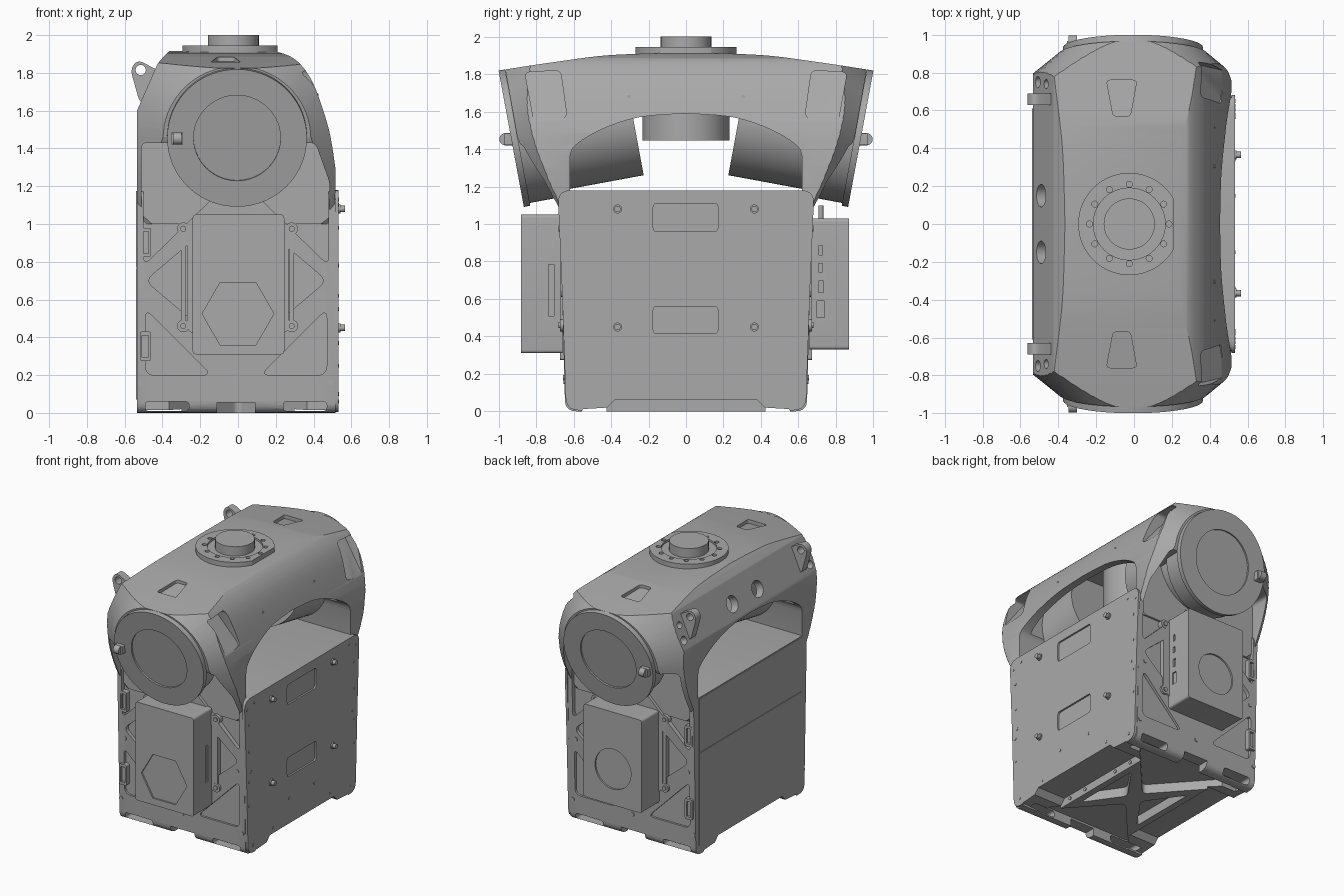
import bpy, bmesh, math
from mathutils import Vector, Matrix

cube = bpy.data.objects.get("Cube")
if cube:
    bpy.data.objects.remove(cube)

grey = bpy.data.materials.new("mid grey")
grey.use_nodes = True
grey.diffuse_color = (0.4, 0.4, 0.4, 1)
grey.node_tree.nodes["Principled BSDF"].inputs["Base Color"].default_value = (0.4, 0.4, 0.4, 1)


def finish(name, bm):
    bmesh.ops.recalc_face_normals(bm, faces=bm.faces)
    me = bpy.data.meshes.new(name)
    bm.to_mesh(me)
    bm.free()
    me.materials.append(grey)
    ob = bpy.data.objects.new(name, me)
    bpy.context.collection.objects.link(ob)
    return ob


def rounded(pts, r, n=5):
    """Polygon with every corner replaced by a small curve."""
    out = []
    for i, p in enumerate(pts):
        p, a, b = Vector(p), Vector(pts[i - 1]), Vector(pts[(i + 1) % len(pts)])
        s = p + (a - p).normalized() * min(r, (a - p).length * 0.45)
        e = p + (b - p).normalized() * min(r, (b - p).length * 0.45)
        for k in range(n + 1):
            t = k / n
            out.append(tuple(s * (1 - t) ** 2 + p * 2 * t * (1 - t) + e * t * t))
    return out


def smooth(pts, n=6):
    """Catmull-Rom curve through the points."""
    v = [Vector(p) for p in pts]
    v = [v[0]] + v + [v[-1]]
    out = []
    for i in range(1, len(v) - 2):
        a, b, c, d = v[i - 1:i + 3]
        for k in range(n):
            t = k / n
            out.append(tuple(0.5 * (2 * b + (c - a) * t + (2 * a - 5 * b + 4 * c - d) * t * t
                                    + (3 * b - a - 3 * c + d) * t ** 3)))
    return out + [tuple(pts[-1])]


def loft(name, rings):
    """Closed solid between two rings of points."""
    bm = bmesh.new()
    a, b = [[bm.verts.new(p) for p in ring] for ring in rings]
    bm.faces.new(a)
    bm.faces.new(b)
    for i in range(len(a)):
        bm.faces.new((a[i - 1], a[i], b[i], b[i - 1]))
    return finish(name, bm)


def prism(name, pts, axis, a, b):
    """Extrude a flat outline along an axis."""
    put = {"X": lambda p, h: (h, p[0], p[1]), "Y": lambda p, h: (p[0], h, p[1]),
           "Z": lambda p, h: (p[0], p[1], h)}[axis]
    return loft(name, [[put(p, h) for p in pts] for h in (a, b)])


def rect(x0, x1, y0, y1):
    return [(x0, y0), (x1, y0), (x1, y1), (x0, y1)]


def box(name, x, y, z, r=0):
    pts = rect(*x, *z)
    return prism(name, rounded(pts, r) if r else pts, "Y", *y)


def cyl(name, r, p, q, n=48):
    p, q = Vector(p), Vector(q)
    bm = bmesh.new()
    m = Matrix.Translation((p + q) / 2) @ (q - p).to_track_quat("Z", "Y").to_matrix().to_4x4()
    bmesh.ops.create_cone(bm, cap_ends=True, segments=n, radius1=r, radius2=r, depth=(q - p).length, matrix=m)
    return finish(name, bm)


def hood(c, d):
    """Flared cone that opens slowly at the top and quickly at the bottom."""
    up = Vector((1, 0, 0)).cross(d)
    up *= 1 if up.z > 0 else -1
    rings = []
    for t in (0.0, 2.1):
        ring = []
        for k in range(72):
            a = k * math.pi / 36
            r = 0.362 + t * (1.25 - 0.55 * math.sin(a))
            ring.append(c + d * (t + 0.01) + Vector((r * math.cos(a), 0, 0)) + up * r * math.sin(a))
        rings.append(ring)
    return loft("hood", rings)


def cut(target, *tools, op="DIFFERENCE"):
    for tool in tools:
        mod = target.modifiers.new("cut", "BOOLEAN")
        mod.operation, mod.object, mod.solver = op, tool, "EXACT"
        with bpy.context.temp_override(object=target, active_object=target, selected_objects=[target]):
            bpy.ops.object.modifier_apply(modifier=mod.name)
        bpy.data.objects.remove(tool)


def mirror(pts):
    return pts + [(-x, y) for x, y in reversed(pts)]


def end_axis(s):
    return Vector((-0.005, 0.933 * s, 1.455)), Vector((0, -0.983 * s, 0.182))


# Lower housing, with rounded bottom edges and slightly flared ends
body = prism("housing", rounded(mirror([(0.645, 0), (0.675, 1.18)]), 0.06), "X", -0.535, 0.515)

# Arched upper shell: side profile trimmed by front section, plan outline and end hoods
top = smooth([(0, 1.915), (0.4, 1.902), (0.7, 1.865), (0.965, 1.825)])
hole = smooth([(0.62, 1.36), (0.59, 1.42), (0.45, 1.505), (0.25, 1.57), (0, 1.59)])
outer = top + [(0.9, 1.46), (0.79, 1.22), (0.72, 1.1), (0.67, 1.0), (0.62, 1.0)]
neg = lambda ps: [(-y, z) for y, z in ps]
arch = prism("arched_shell", outer + hole + neg(hole[:-1][::-1]) + neg(outer[1:][::-1]), "X", -0.7, 0.7)
shoulder = smooth([(0.515, 1.3), (0.49, 1.46), (0.455, 1.59), (0.4, 1.74), (0.34, 1.835), (0.26, 1.895), (0.12, 1.93)])
section = [(-0.535, 0.9), (0.515, 0.9)] + shoulder + [(-0.35, 1.93), (-0.39, 1.89), (-0.425, 1.85), (-0.535, 1.6)]
plan_r = smooth([(0.45, 0.95), (0.515, 0.79), (0.515, 0.7), (0.485, 0.5), (0.47, 0.25), (0.465, 0)])
plan = [(0.4, 1.1)] + plan_r + [(x, -y) for x, y in plan_r[-2::-1]] + [(0.4, -1.1), (-0.6, -1.1), (-0.6, 1.1)]
cut(arch, prism("s", section, "Y", -1.2, 1.2), prism("p", plan, "Z", 0.5, 2.2),
    hood(*end_axis(1)), hood(*end_axis(-1)), op="INTERSECT")

# Hollow inside of the shell, open underneath
cavity = [(-0.49, 1.1), (0.42, 1.1), (0.42, 1.5), (0.385, 1.65), (0.33, 1.75), (0.25, 1.82),
          (-0.34, 1.82), (-0.38, 1.79), (-0.49, 1.56)]
cut(arch, prism("v", cavity, "Y", -0.6, 0.6))

# Holes through the sloping left flank
flank = Vector((-0.93, 0, 0.38))
for y, z, r in ((0.15, 1.7, 0.06), (0.75, 1.66, 0.03), (0.74, 1.76, 0.025)):
    for s in (-1, 1):
        p = Vector((-0.535 + (z - 1.6) * 0.44, y * s, z))
        cut(arch, cyl("c", r, p - flank * 0.08, p + flank * 0.1, 24))

# Top and shoulder recesses
for s in (-1, 1):
    trap = [(-0.145, 0.76), (0.015, 0.76), (-0.02, 0.57), (-0.11, 0.57)]
    keyway = prism("t", [(x, y * s) for x, y in rounded(trap, 0.02)], "Z", 1.845, 2.1)
    for v in keyway.data.vertices:
        v.co.z -= (abs(v.co.y) - 0.665) * 0.17
    lens = [(0.86, 1.81), (0.67, 1.82), (0.635, 1.57), (0.81, 1.54)]
    pocket = prism("w", [(y * s, z) for y, z in rounded(lens, 0.03)], "X", 0, 0.4)
    for v in pocket.data.vertices:
        v.co.x += 0.35 - (v.co.z - 1.7) * 0.8
    cut(arch, keyway, pocket)

# Weight-saving pockets on both ends, leaving diagonal ribs and thin flared side webs
for s in (-1, 1):
    for m in (-1, 1):
        low = [(0.48, 0.55), (0.13, 0.2), (0.48, 0.2)]
        side = [(0.15, 0.98), (0.48, 0.7), (0.15, 0.42)]
        edge = [(0.49, 0.78), (0.49, 1.3), (0.08, 1.3), (0.08, 1.18)]
        for pts in (low, side, edge):
            pts = [(x * m - 0.01, z) for x, z in rounded(pts, 0.05)]
            cut(body, prism("k", pts, "Y", 0.635 * s, 0.8 * s))
        cut(body, box("f", [x * m - 0.01 for x in (0.25, 0.48)], (0.5 * s, 0.8 * s), (0.01, 0.06), 0.02))
    high = [(-0.51, 0.9), (0.485, 0.9), (0.485, 1.22), (0.41, 1.43), (-0.51, 1.43)]
    cut(arch, prism("h", rounded(high, 0.03), "Y", 0.65 * s, 1.1 * s))
    cut(body, box("f", (-0.11, 0.09), (0.5 * s, 0.8 * s), (-0.05, 0.055)))

# Underside pockets between crossing ribs, and side sill notches
notch = mirror([(0.58, -0.05), (0.55, 0.012), (0.42, 0.02), (0.38, 0.06)])
for s in (-1, 1):
    for tri in ([(0.42, 0.56), (-0.42, 0.56), (0, 0.09)], [(0.25, 0.27), (0.25, -0.27), (0.06, 0)]):
        cut(body, prism("u", [(x * s, y * s) for x, y in rounded(tri, 0.04)], "Z", -0.1, 0.07))
    cut(body, prism("n", notch, "X", 0.3 * s, 0.7 * s))

# Access panel on the right side
panel = prism("access_panel", rounded(mirror([(0.64, 0.005), (0.66, 0.6), (0.685, 1.18)]), 0.07), "X", 0.515, 0.533)
cut(panel, prism("n", notch, "X", 0.4, 0.7))
for z0, z1 in ((0.96, 1.11), (0.415, 0.56)):
    cut(panel, prism("w", rounded(rect(-0.175, 0.17, z0, z1), 0.02), "X", 0.52, 0.6))
for s in (-1, 1):
    for z in (0.45, 1.08):
        cyl("panel_washer", 0.024, (0.53, 0.365 * s, z), (0.542, 0.365 * s, z), 16)
        cyl("panel_knob", 0.017, (0.53, 0.365 * s, z), (0.566, 0.365 * s, z), 16)
    for y, z in ((0.65, 1.1), (0.625, 0.98), (0.625, 0.78), (0.605, 0.62), (0.625, 0.55), (0.625, 0.37),
                 (0.58, 0.06), (0.34, 0.1), (0.15, 0.25), (0.565, 1.13)):
        cyl("panel_screw", 0.01, (0.53, y * s, z), (0.536, y * s, z), 10)
    for y in (0.16, 0.32):
        cyl("sill_screw", 0.013, (0.29, y * s, 0.033), (0.306, y * s, 0.033), 10)
    for y, z in ((0.51, 1.665), (0.305, 1.68)):
        cyl("shell_screw", 0.01, (0.4, y * s, z), (0.427, y * s, z), 10)

# Two flat cover plates on the left side
for z in ((0.07, 0.765), (0.77, 1.175)):
    prism("left_cover", rect(-0.61, 0.61, *z), "X", -0.54, -0.534)

for s in (-1, 1):
    # Tilted end drum with rim, recessed disc and inner barrel
    c, d = end_axis(s)
    cyl("end_drum", 0.355, c + d * 0.03, c + d * 0.17, 72)
    rim = cyl("end_rim", 0.37, c, c + d * 0.035, 72)
    cut(rim, cyl("g", 0.23, c - d * 0.1, c + d * 0.012, 64))
    cyl("inner_barrel", 0.32, c + d * 0.12, c + d * 0.66, 64)
    # Small lug on the rim
    box("rim_lug", (-0.355, -0.29), (0.92 * s, 0.968 * s), (1.42, 1.485), 0.008)
    cyl("rim_pin", 0.032, (-0.345, 0.965 * s, 1.452), (-0.3, 0.965 * s, 1.452), 20)

    # Lifting eye
    pts = [(-0.57, 1.82), (-0.53, 1.87), (-0.40, 1.8), (-0.45, 1.62), (-0.52, 1.64)]
    eye = prism("lifting_eye", rounded(pts, 0.04), "Y", 0.63 * s, 0.69 * s)
    cut(eye, cyl("e", 0.027, (-0.515, 0.5 * s, 1.815), (-0.515, 0.8 * s, 1.815), 24))

    # Equipment box with inset badge shape and side slots
    y1 = (0.87 if s > 0 else 0.88) * s
    z0, z1 = (0.33, 1.03) if s > 0 else (0.31, 1.05)
    unit = box("equipment_box", (-0.24, 0.245), (0.66 * s, y1), (z0, z1), 0.02)
    n, r, h = (6, 0.19, 0.525) if s < 0 else (48, 0.15, 0.6)
    shape = [(r * math.cos(k * math.tau / n), h + r * math.sin(k * math.tau / n)) for k in range(n)]
    cut(unit, prism("i", shape, "Y", y1 - 0.012 * s, y1 + 0.1 * s))
    slots = [(-0.735, -0.705, 0.51, 0.785)] if s < 0 else [
        (0.71, 0.73, 0.835, 0.885), (0.708, 0.73, 0.745, 0.79), (0.708, 0.735, 0.635, 0.695), (0.7, 0.74, 0.5, 0.59)]
    for q in slots:
        cut(unit, prism("q", rect(*q), "X", 0.235, 0.3))

    # Bracket behind the box, with corner posts
    box("box_bracket", (-0.27, 0.27), (0.62 * s, 0.668 * s), (0.42, 1.0), 0.05)
    for x in (-0.29, 0.285):
        for z in (0.46, 0.975):
            cyl("bracket_post", 0.033, (x, 0.62 * s, z), (x, 0.672 * s, z), 20)
            cyl("bracket_bolt", 0.016, (x, 0.66 * s, z), (x, 0.68 * s, z), 12)
        box("bracket_rail", (x - 0.012, x + 0.012), (0.62 * s, 0.67 * s), (0.46, 0.97))

    # Raised latch frames on the left edge, and end screws
    for z in (0.275, 0.825):
        latch = box("latch_frame", (-0.52, -0.46), (0.62 * s, 0.672 * s), (z, z + 0.155), 0.012)
        cut(latch, box("l", (-0.507, -0.473), (0.655 * s, 0.8 * s), (z + 0.02, z + 0.135)))
    for x, z in ((-0.52, 0.16), (0.49, 0.16), (-0.01, 0.18), (-0.48, 0.625), (0.455, 0.625)):
        cyl("end_screw", 0.015, (x, 0.62 * s, z), (x, (0.651 + z * 0.025) * s, z), 12)

cyl("antenna", 0.013, (0.12, 0.72, 1.0), (0.12, 0.72, 1.1), 12)

# Top flange with one flat edge, collar, post and bolts; drum below the shell
cx = -0.025
flange = cyl("top_flange", 0.27, (cx, 0, 1.88), (cx, 0, 1.945), 72)
cut(flange, box("f", (0.21, 0.4), (-0.4, 0.4), (1.8, 2)), cyl("r", 0.19, (cx, 0, 1.93), (cx, 0, 2.1)))
cyl("top_post", 0.135, (cx, 0, 1.9), (cx, 0, 2.0), 64)
for k in range(12):
    a = k * math.pi / 6
    cut(flange, cyl("b", 0.016, (cx + 0.21 * math.cos(a), 0.21 * math.sin(a), 1.93),
                    (cx + 0.21 * math.cos(a), 0.21 * math.sin(a), 2), 12))
cyl("under_drum", 0.232, (cx, 0, 1.445), (cx, 0, 1.84), 64)

# Smooth shading with crisp edges
bpy.ops.object.select_all(action="DESELECT")
for ob in bpy.context.scene.objects:
    if ob.type == "MESH":
        ob.select_set(True)
        bpy.context.view_layer.objects.active = ob
bpy.ops.object.shade_smooth_by_angle(angle=math.radians(28))
